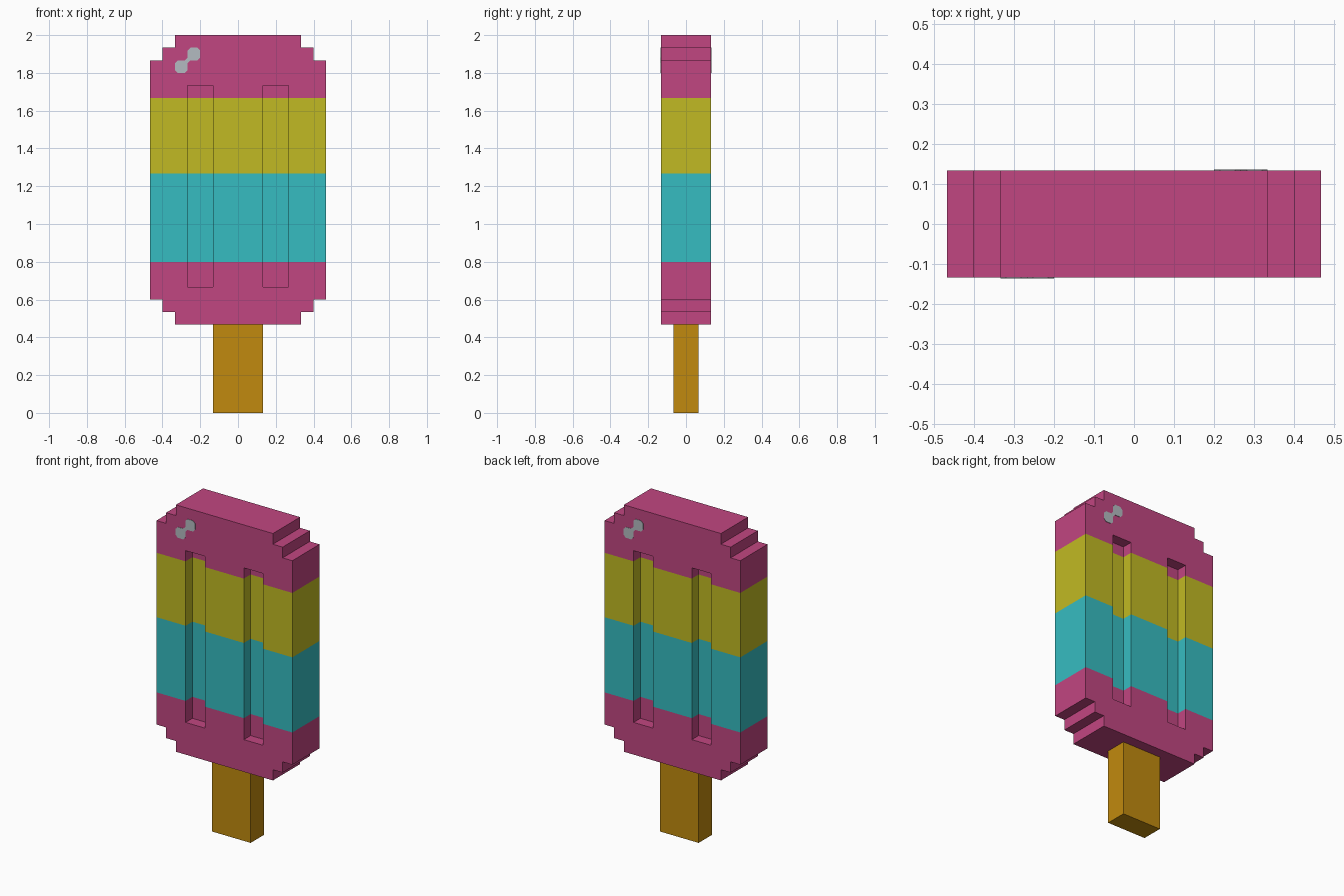
import bpy, bmesh
from mathutils import Matrix, Vector

if "Cube" in bpy.data.objects:
    bpy.data.objects.remove(bpy.data.objects["Cube"], do_unlink=True)

U = 2 / 30  # one block


def material(name, rgb):
    lin = [((c / 255 + 0.055) / 1.055) ** 2.4 if c > 10 else c / 3295 for c in rgb]
    m = bpy.data.materials.new(name)
    m.use_nodes = True
    m.diffuse_color = (*lin, 1)
    m.node_tree.nodes["Principled BSDF"].inputs["Base Color"].default_value = (*lin, 1)
    return m


pink = material("pink ice", (193, 70, 129))
cyan = material("cyan ice", (54, 188, 193))
yellow = material("yellow ice", (193, 186, 35))
wood = material("wood", (193, 138, 14))
shine = material("pale grey shine", (179, 187, 193))


def add_object(name, bm, mats):
    bmesh.ops.recalc_face_normals(bm, faces=bm.faces)
    mesh = bpy.data.meshes.new(name)
    bm.to_mesh(mesh)
    bm.free()
    for m in mats:
        mesh.materials.append(m)
    ob = bpy.data.objects.new(name, mesh)
    bpy.context.collection.objects.link(ob)
    return ob


def prism(outline, y0, y1):
    """Extrude an x-z outline (in blocks) from y0 to y1."""
    bm = bmesh.new()
    face = bm.faces.new([bm.verts.new((x * U, y0 * U, z * U)) for x, z in outline])
    ext = bmesh.ops.extrude_face_region(bm, geom=[face])["geom"]
    moved = [v for v in ext if isinstance(v, bmesh.types.BMVert)]
    bmesh.ops.translate(bm, verts=moved, vec=(0, (y1 - y0) * U, 0))
    return bm


def rect(x0, x1, z0, z1):
    return [(x0, z0), (x1, z0), (x1, z1), (x0, z1)]


# Ice body with stepped corners
right_side = [(5, 7), (5, 8), (6, 8), (6, 9), (7, 9),
              (7, 28), (6, 28), (6, 29), (5, 29), (5, 30)]
outline = right_side + [(-x, z) for x, z in reversed(right_side)]
body = add_object("ice_body", prism(outline, -2, 2), [pink, cyan, yellow])

# Two grooves on the front and two on the back
cutters = []
for x in (-3, 3):
    for y in (-2, 2):
        cutter = add_object("groove_cutter", prism(rect(x - 1, x + 1, 10, 26), y - 1, y + 1), [pink])
        cutter.hide_render = True
        mod = body.modifiers.new("groove", "BOOLEAN")
        mod.operation = "DIFFERENCE"
        mod.solver = "EXACT"
        mod.object = cutter
        cutters.append(cutter)
bpy.context.view_layer.update()
carved = body.evaluated_get(bpy.context.evaluated_depsgraph_get())
bm = bmesh.new()
bm.from_mesh(carved.to_mesh())
carved.to_mesh_clear()
body.modifiers.clear()
for c in cutters:
    bpy.data.objects.remove(c, do_unlink=True)

# Colour bands: cut at the band heights, then colour faces by height
for z in (12, 19, 25):
    bmesh.ops.bisect_plane(bm, geom=bm.verts[:] + bm.edges[:] + bm.faces[:],
                           plane_co=Vector((0, 0, z * U)), plane_no=Vector((0, 0, 1)))
for f in bm.faces:
    zs = [v.co.z for v in f.verts]
    mid = (min(zs) + max(zs)) / 2 / U
    f.material_index = 1 if 12 < mid < 19 else 2 if 19 < mid < 25 else 0
bm.to_mesh(body.data)
bm.free()

# Stick
add_object("stick", prism(rect(-2, 2, 0, 7), -1, 1), [wood])

# Shine marks: two joined clipped squares, on the front and turned to the back
k = 0.22
half = [(0, k), (0, 1 - k), (k, 1), (1 - k, 1), (1, 1 - k), (1, k), (1 - k, 0), (k, 0)]
mark = [(x - 4, z + 28) for x, z in half + [(-x, -z) for x, z in half]]
for name, turn in (("front_shine", 0), ("back_shine", 3.14159265)):
    bm = prism(mark, -2.04, -1.98)
    bmesh.ops.rotate(bm, verts=bm.verts, cent=(0, 0, 0), matrix=Matrix.Rotation(turn, 3, "Z"))
    add_object(name, bm, [shine])
